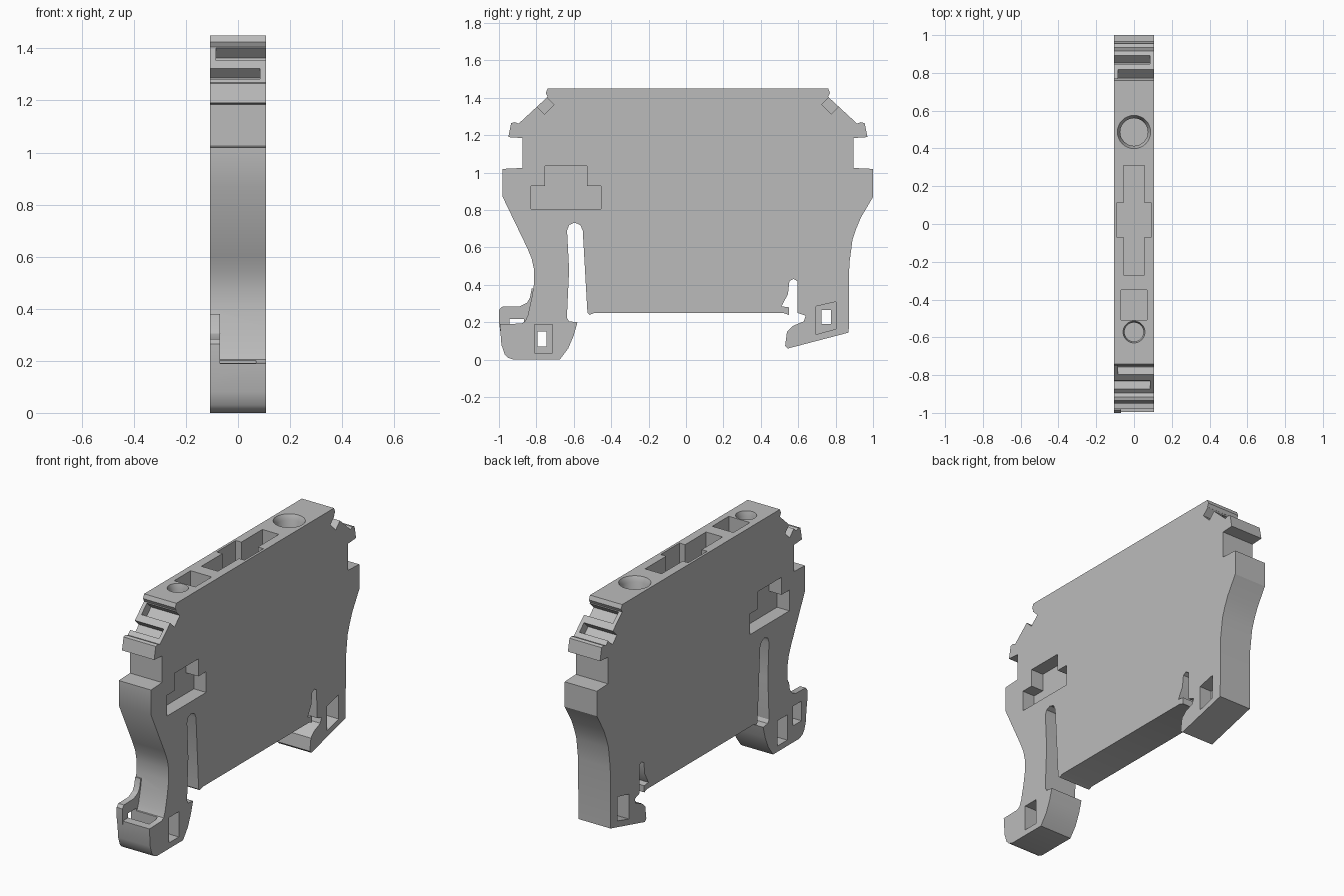
import bpy
import bmesh
import math
from mathutils import Vector

cube = bpy.data.objects.get("Cube")
if cube:
    bpy.data.objects.remove(cube, do_unlink=True)

HALF = 0.107      # half of the housing thickness
TOP = 1.45        # height of the flat top
MIDDLE = 0.01     # the shoulders mirror about this y position
OVER = 0.03       # overshoot of cutters beyond the surface

grey = bpy.data.materials.new("housing grey")
grey.use_nodes = True
grey.diffuse_color = (0.5, 0.5, 0.5, 1)
grey.node_tree.nodes["Principled BSDF"].inputs["Base Color"].default_value = grey.diffuse_color


def make_object(name, bm):
    bmesh.ops.recalc_face_normals(bm, faces=bm.faces)
    mesh = bpy.data.meshes.new(name)
    bm.to_mesh(mesh)
    bm.free()
    mesh.materials.append(grey)
    obj = bpy.data.objects.new(name, mesh)
    bpy.context.collection.objects.link(obj)
    return obj


def prism(name, outline, axis, low, high):
    """Extrude a flat outline along x (outline in y, z) or z (outline in x, y)."""
    bm = bmesh.new()
    place = (lambda u, v: (low, u, v)) if axis == "x" else (lambda u, v: (u, v, low))
    face = bm.faces.new([bm.verts.new(place(u, v)) for u, v in outline])
    step = high - low
    moved = bmesh.ops.extrude_face_region(bm, geom=[face])["geom"]
    verts = [v for v in moved if isinstance(v, bmesh.types.BMVert)]
    shift = Vector((step, 0, 0)) if axis == "x" else Vector((0, 0, step))
    bmesh.ops.translate(bm, verts=verts, vec=shift)
    return make_object(name, bm)


def rectangle(u_low, u_high, v_low, v_high):
    return [(u_low, v_low), (u_high, v_low), (u_high, v_high), (u_low, v_high)]


def cone(name, y, z_low, z_high, r_low, r_high):
    bm = bmesh.new()
    bmesh.ops.create_cone(bm, cap_ends=True, segments=48, radius1=r_low,
                          radius2=r_high, depth=z_high - z_low)
    bmesh.ops.translate(bm, verts=bm.verts, vec=(0, y, (z_low + z_high) / 2))
    return make_object(name, bm)


def combine(target, tool, operation="DIFFERENCE"):
    """Apply a boolean and remove the helper."""
    tool.hide_render = True
    mod = target.modifiers.new("boolean", "BOOLEAN")
    mod.operation = operation
    mod.solver = "EXACT"
    mod.object = tool
    bpy.context.view_layer.update()
    graph = bpy.context.evaluated_depsgraph_get()
    result = bpy.data.meshes.new_from_object(target.evaluated_get(graph))
    target.modifiers.clear()
    target.data = result
    bpy.data.objects.remove(tool, do_unlink=True)


# Stepped shoulder, shared by both ends (distance from the middle, height)
shoulder = [(0.75, TOP), (0.76, 1.425), (0.75, 1.405), (0.905, 1.262), (0.925, 1.27),
            (0.945, 1.265), (0.96, 1.19), (0.885, 1.185), (0.885, 1.025),
            (0.99, 1.02), (0.99, 0.87)]
front_shoulder = [(MIDDLE - d, z) for d, z in shoulder]
back_shoulder = [(MIDDLE + d, z) for d, z in reversed(shoulder)]

# Front leg: curved outer edge, foot, then the flexing slot behind it
front_leg = [(-0.85, 0.6), (-0.825, 0.54), (-0.812, 0.48), (-0.812, 0.41), (-0.825, 0.33),
             (-0.845, 0.24), (-0.86, 0.205), (-0.88, 0.193), (-0.995, 0.19)]
front_foot = [(-0.987, 0.08), (-0.97, 0.03), (-0.95, 0.01), (-0.92, 0), (-0.675, 0),
              (-0.63, 0.06), (-0.6, 0.13), (-0.58, 0.2), (-0.625, 0.205), (-0.637, 0.225)]
flex_slot = [(-0.625, 0.48), (-0.636, 0.69), (-0.625, 0.72), (-0.595, 0.733),
             (-0.565, 0.72), (-0.552, 0.69), (-0.527, 0.25), (-0.515, 0.24), (-0.49, 0.25)]

# Rail catch and back foot, then the curved back edge
rail_catch = [(0.52, 0.25), (0.55, 0.24), (0.55, 0.28), (0.51, 0.285), (0.545, 0.35),
              (0.553, 0.42), (0.575, 0.432), (0.595, 0.42), (0.597, 0.25), (0.64, 0.235),
              (0.63, 0.205), (0.57, 0.18), (0.54, 0.15)]
back_foot = [(0.53, 0.075), (0.545, 0.06), (0.87, 0.145)]
back_edge = [(0.873, 0.51), (0.89, 0.64), (0.91, 0.7), (0.935, 0.76)]

outline = (front_shoulder + front_leg + front_foot + flex_slot
           + rail_catch + back_foot + back_edge + back_shoulder)
housing = prism("terminal_housing", outline, "x", -HALF, HALF)

# Thin release handle on one side of the front foot
handle = [(-0.985, 0.1), (-1, 0.2), (-1, 0.265), (-0.985, 0.283), (-0.89, 0.285),
          (-0.85, 0.305), (-0.835, 0.33), (-0.825, 0.38), (-0.78, 0.38), (-0.78, 0.1)]
combine(housing, prism("release_handle", handle, "x", -HALF, -0.07), "UNION")
combine(housing, prism("handle_slot", rectangle(-0.945, -0.865, 0.1, 0.218), "x",
                       -HALF - OVER, 0.07))

# Blind recesses on both broad sides
marker_recess = [(-0.83, 0.805), (-0.455, 0.805), (-0.455, 0.93), (-0.53, 0.93),
                 (-0.53, 1.035), (-0.755, 1.035), (-0.755, 0.93), (-0.83, 0.93)]
foot_recess = rectangle(-0.81, -0.715, 0.035, 0.187)
back_recess = [(0.695, 0.135), (0.803, 0.165), (0.803, 0.31), (0.695, 0.285)]
for shape in (marker_recess, foot_recess, back_recess):
    for side in (-1, 1):
        ends = sorted((side * 0.025, side * (HALF + OVER)))
        combine(housing, prism("side_recess", shape, "x", *ends))

# Small openings right through both feet
for window in (rectangle(-0.795, -0.745, 0.07, 0.15), rectangle(0.725, 0.775, 0.19, 0.265)):
    combine(housing, prism("foot_window", window, "x", -HALF - OVER, HALF + OVER))

# Label slots across the sloping shoulders, open on alternate sides
for end in (-1, 1):
    for distance, height, half_width, side in ((0.78, 1.377, 0.036, 1), (0.86, 1.303, 0.03, -1)):
        outward = Vector((end, 1)).normalized()
        along = Vector((end, -1)).normalized() * half_width
        mouth = Vector((MIDDLE + end * distance, height))
        corners = [mouth + outward * OVER - along, mouth + outward * OVER + along,
                   mouth - outward * 0.055 + along, mouth - outward * 0.055 - along]
        ends = sorted((-side * 0.085, side * (HALF + OVER)))
        combine(housing, prism("label_slot", corners, "x", *ends))

# Screw shafts and sockets in the top
floor = TOP - 0.3
for y, radius, rim in ((0.487, 0.073, 0.088), (-0.572, 0.05, 0.058)):
    combine(housing, cone("screw_shaft", y, floor, TOP + OVER, radius, radius))
    combine(housing, cone("shaft_rim", y, TOP - OVER, TOP + OVER, radius, 2 * rim - radius))
cross = [(0.055, -0.27), (0.055, -0.07), (0.092, -0.07), (0.092, 0.11), (0.055, 0.11),
         (0.055, 0.31)]
cross += [(-x, y) for x, y in reversed(cross)]
combine(housing, prism("bridge_socket", cross, "z", floor, TOP + OVER))
combine(housing, prism("test_socket", rectangle(-0.07, 0.07, -0.507, -0.35), "z",
                       floor, TOP + OVER))

# Smooth the rounded edges and keep the corners sharp
bpy.ops.object.select_all(action="DESELECT")
housing.select_set(True)
bpy.context.view_layer.objects.active = housing
bpy.ops.object.shade_smooth_by_angle(angle=math.radians(30))
